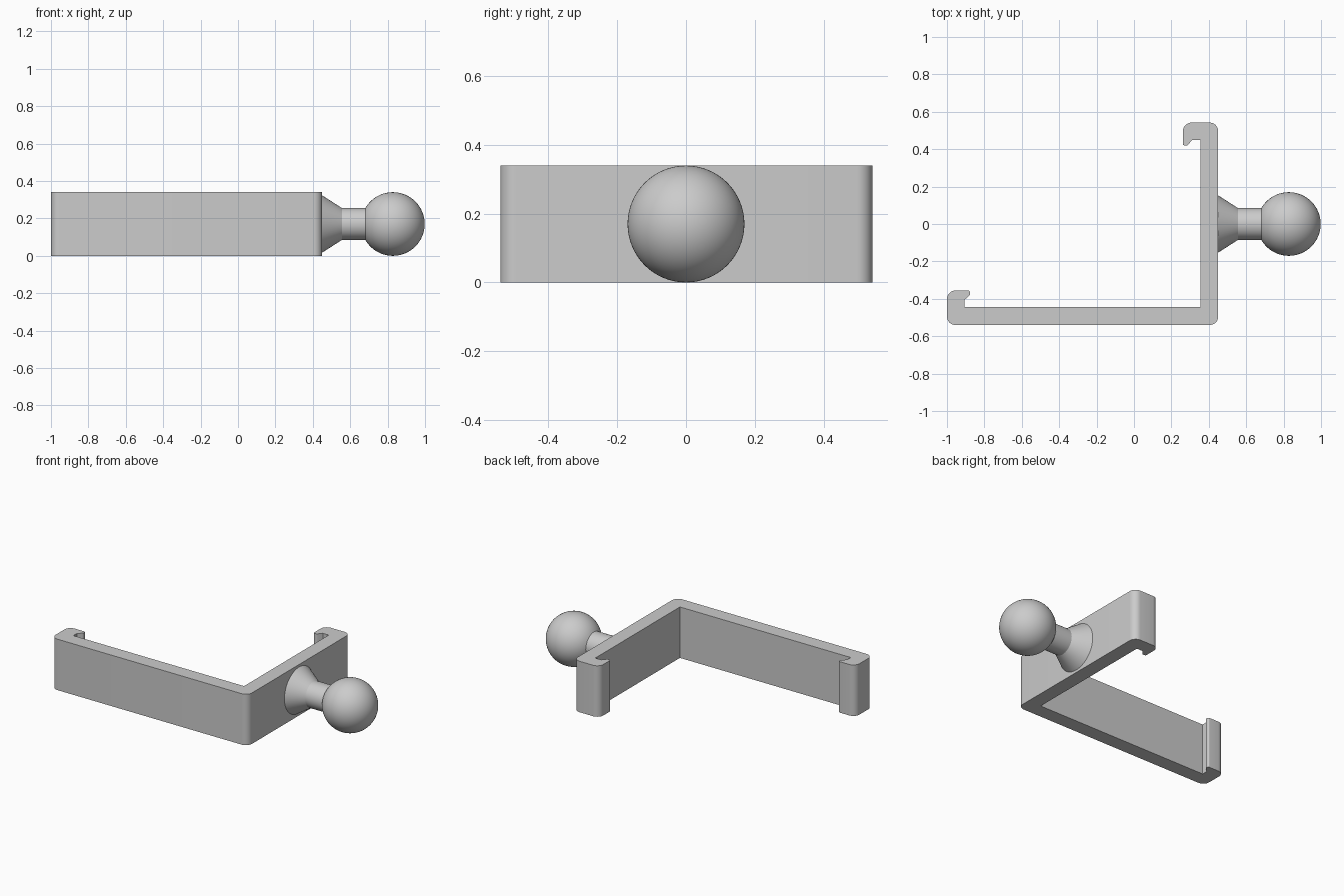
import bpy, bmesh, math
from mathutils import Vector

cube = bpy.data.objects.get("Cube")
if cube:
    bpy.data.objects.remove(cube, do_unlink=True)

HEIGHT = 0.34
MID = HEIGHT / 2

grey = bpy.data.materials.new("plain grey")
grey.use_nodes = True
colour = (0.6, 0.6, 0.6, 1)
grey.diffuse_color = colour
grey.node_tree.nodes["Principled BSDF"].inputs["Base Color"].default_value = colour


def finish(name, bm, angle):
    bmesh.ops.recalc_face_normals(bm, faces=bm.faces)
    mesh = bpy.data.meshes.new(name)
    bm.to_mesh(mesh)
    bm.free()
    mesh.materials.append(grey)
    obj = bpy.data.objects.new(name, mesh)
    bpy.context.collection.objects.link(obj)
    bpy.ops.object.select_all(action="DESELECT")
    obj.select_set(True)
    bpy.context.view_layer.objects.active = obj
    bpy.ops.object.shade_smooth_by_angle(angle=math.radians(angle))


def rounded(corners, steps=8):
    """Replace each (x, y, radius) corner by a tangent arc."""
    points = []
    for i, (x, y, r) in enumerate(corners):
        p = Vector((x, y))
        if r == 0:
            points.append(p)
            continue
        a = (Vector(corners[i - 1][:2]) - p).normalized()
        b = (Vector(corners[(i + 1) % len(corners)][:2]) - p).normalized()
        half = a.angle(b) / 2
        centre = p + (a + b).normalized() * r / math.sin(half)
        start = (p + a * r / math.tan(half) - centre).normalized()
        end = (p + b * r / math.tan(half) - centre).normalized()
        sweep = math.pi - 2 * half
        for k in range(steps + 1):
            t = sweep * k / steps
            spoke = (start * math.sin(sweep - t) + end * math.sin(t)) / math.sin(sweep)
            points.append(centre + spoke * r)
    return points


# L-shaped bracket with a snap hook at each end
R = 0.045
outline = [
    (-1, -0.54, R), (0.45, -0.54, R), (0.45, 0.542, R), (0.262, 0.542, R),
    (0.262, 0.42, 0.008), (0.287, 0.42, 0.012), (0.311, 0.45, 0),
    (0.355, 0.45, 0), (0.355, -0.443, 0), (-0.906, -0.443, 0),
    (-0.906, -0.405, 0), (-0.877, -0.38, 0.012), (-0.877, -0.356, 0.01),
    (-1, -0.356, R),
]
bm = bmesh.new()
base = bm.faces.new([bm.verts.new((p.x, p.y, 0)) for p in rounded(outline)])
top = bmesh.ops.extrude_face_region(bm, geom=[base], use_keep_orig=True)["geom"]
bmesh.ops.translate(bm, vec=(0, 0, HEIGHT),
                    verts=[g for g in top if isinstance(g, bmesh.types.BMVert)])
finish("bracket", bm, 30)

# Flared neck and ball, turned about the x axis
BALL_X, BALL_R, NECK_R = 0.828, 0.17, 0.085
profile = [(0.44, 0), (0.44, 0.153), (0.45, 0.153), (0.556, NECK_R)]
first = math.asin(NECK_R / BALL_R)
RINGS = 32
for k in range(RINGS + 1):
    t = first + (math.pi - first) * k / RINGS
    profile.append((BALL_X - BALL_R * math.cos(t), max(0, BALL_R * math.sin(t))))
bm = bmesh.new()
verts = [bm.verts.new((x, r, MID)) for x, r in profile]
edges = [bm.edges.new(pair) for pair in zip(verts, verts[1:])]
bmesh.ops.spin(bm, geom=verts + edges, cent=(0, 0, MID), axis=(1, 0, 0),
               angle=math.tau, steps=64, use_merge=True)
bmesh.ops.remove_doubles(bm, verts=bm.verts, dist=0.0001)
finish("ball_mount", bm, 25)
